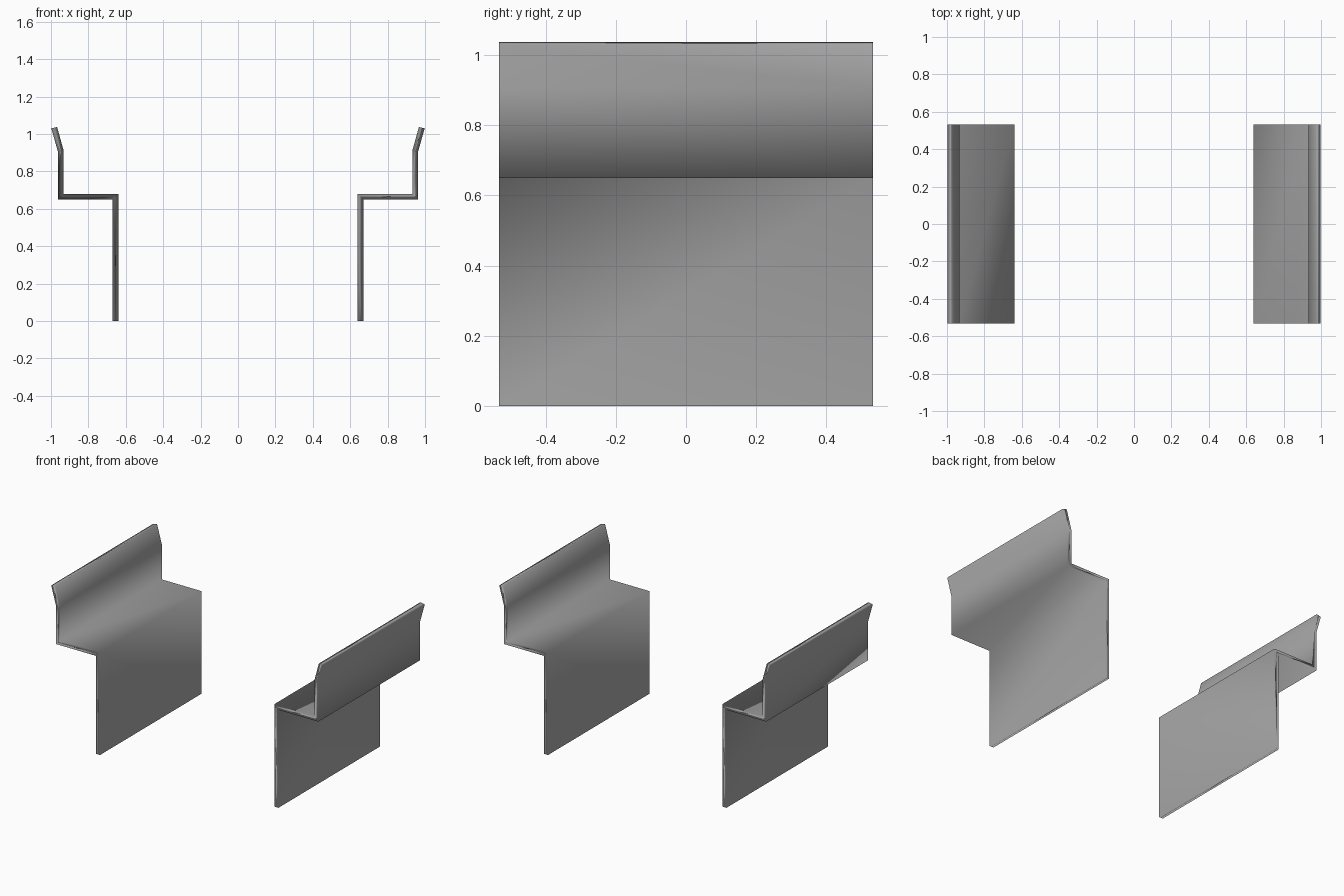
import bpy
import bmesh
from mathutils import Vector

cube = bpy.data.objects.get("Cube")
if cube:
    bpy.data.objects.remove(cube, do_unlink=True)

metal = bpy.data.materials.new("grey metal")
metal.use_nodes = True
GREY = (0.4, 0.4, 0.4, 1.0)
metal.diffuse_color = GREY
metal.node_tree.nodes["Principled BSDF"].inputs["Base Color"].default_value = GREY

HALF_DEPTH = 0.533
# Bent sheet cross-section: inner and outer (x, z) at each fold
INNER = [(0.64, 0), (0.64, 0.68), (0.932, 0.68), (0.932, 0.91), (0.967, 1.037)]
OUTER = [(0.67, 0), (0.67, 0.65), (0.963, 0.65), (0.963, 0.905), (0.998, 1.03)]
# Diagonal direction of the leg, shelf, lip and flare sheets
SHEETS = (True, True, False, False)
STEEP_LIP = (True, True, True, False)


def bracket(name, turn, outer_sheets):
    """Sweep the folded strip along y; turn is -1 for a half turn about z."""
    bm = bmesh.new()
    rings = []
    for (xi, zi), (xo, zo) in zip(INNER, OUTER):
        rings.append([bm.verts.new((turn * x, turn * y, z)) for x, y, z in (
            (xi, -HALF_DEPTH, zi), (xo, -HALF_DEPTH, zo),
            (xo, HALF_DEPTH, zo), (xi, HALF_DEPTH, zi))])
    # Triangulated sheets between the folds, then the two end strips
    for k, (a, b) in enumerate(zip(rings, rings[1:])):
        for i in range(4):
            j = (i + 1) % 4
            outer = i == 1
            rising = outer_sheets[k] if outer else SHEETS[k]
            if rising == outer:
                triangles = (a[i], a[j], b[j]), (a[i], b[j], b[i])
            else:
                triangles = (a[i], a[j], b[i]), (a[j], b[j], b[i])
            for triangle in triangles:
                bm.faces.new(triangle)
    bm.faces.new(rings[0])
    bm.faces.new(rings[-1])
    bmesh.ops.recalc_face_normals(bm, faces=bm.faces)
    for face in bm.faces:
        face.smooth = True
    # Area-weighted smoothing, so the broad sheets lead the thin edges
    normals = [sum((f.normal * f.calc_area() for f in v.link_faces),
                   Vector()).normalized() for v in bm.verts]
    mesh = bpy.data.meshes.new(name)
    bm.to_mesh(mesh)
    bm.free()
    mesh.normals_split_custom_set_from_vertices(normals)
    mesh.materials.append(metal)
    obj = bpy.data.objects.new(name, mesh)
    bpy.context.collection.objects.link(obj)


bracket("left_bracket", 1, SHEETS)
bracket("right_bracket", -1, STEEP_LIP)
